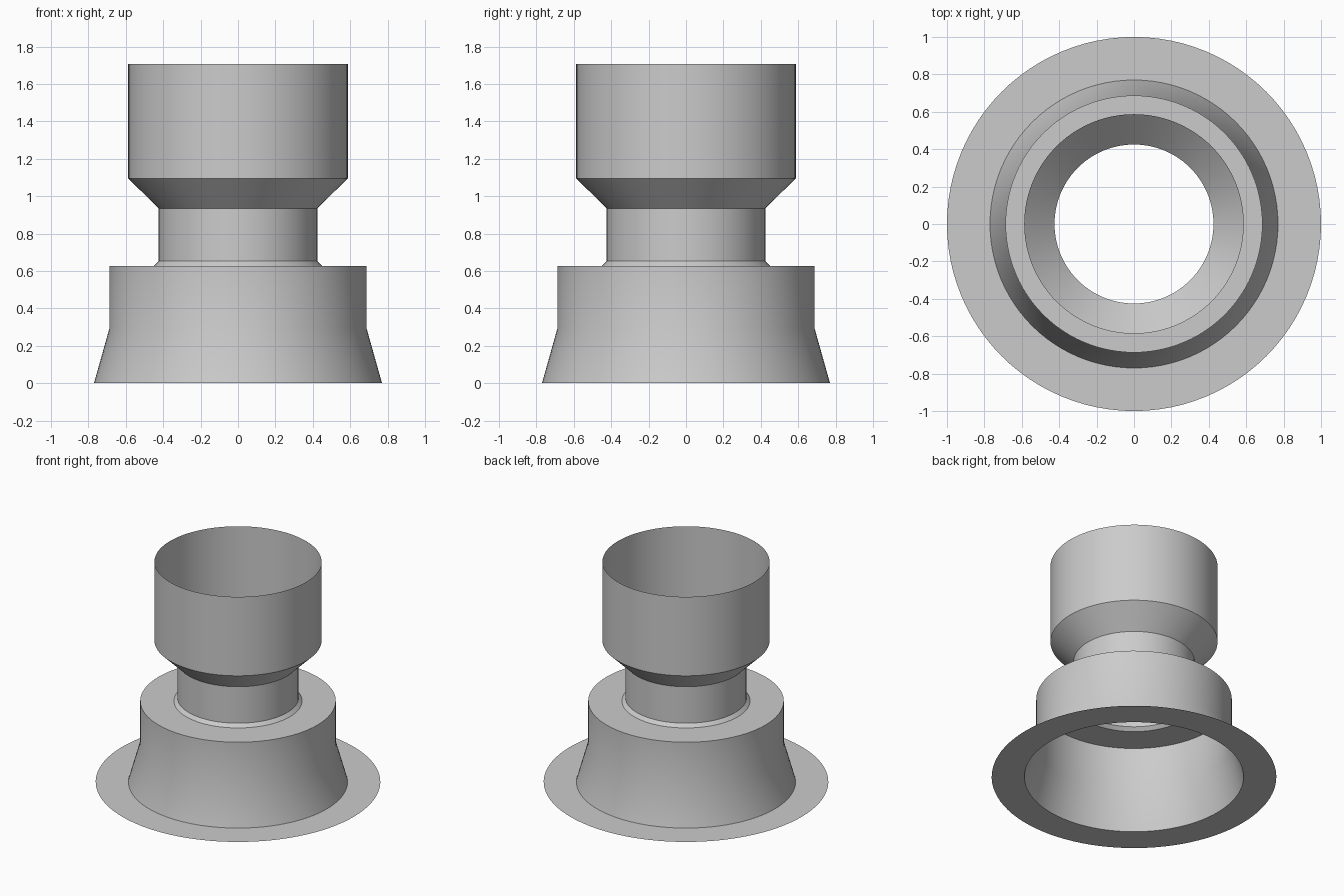
import bpy, bmesh, math

if "Cube" in bpy.data.objects:
    bpy.data.objects.remove(bpy.data.objects["Cube"])

SEGMENTS = 96

gray = bpy.data.materials.new("plain gray")
gray.diffuse_color = (0.6, 0.6, 0.6, 1)
gray.use_nodes = True
gray.node_tree.nodes["Principled BSDF"].inputs["Base Color"].default_value = gray.diffuse_color


def lathe(name, profile):
    """Spin an open (radius, height) profile into a thin shell."""
    bm = bmesh.new()
    rings = []
    for r, z in profile:
        rings.append([bm.verts.new((r * math.cos(a), r * math.sin(a), z))
                      for a in (2 * math.pi * i / SEGMENTS for i in range(SEGMENTS))])
    for low, high in zip(rings, rings[1:]):
        for i in range(SEGMENTS):
            j = (i + 1) % SEGMENTS
            bm.faces.new((low[i], low[j], high[j], high[i]))
    mesh = bpy.data.meshes.new(name)
    bm.to_mesh(mesh)
    bm.free()
    mesh.materials.append(gray)
    obj = bpy.data.objects.new(name, mesh)
    bpy.context.collection.objects.link(obj)
    bpy.context.view_layer.objects.active = obj
    obj.select_set(True)
    bpy.ops.object.shade_smooth_by_angle(angle=math.radians(30))
    obj.select_set(False)


# Open fitting: flat flange, flared base, shoulder, chamfer, neck, funnel, cup
lathe("flanged_fitting", [
    (1.0, 0.0), (0.77, 0.0),
    (0.687, 0.295), (0.687, 0.627),
    (0.45, 0.627), (0.425, 0.652),
    (0.425, 0.935), (0.587, 1.095), (0.587, 1.707),
])
